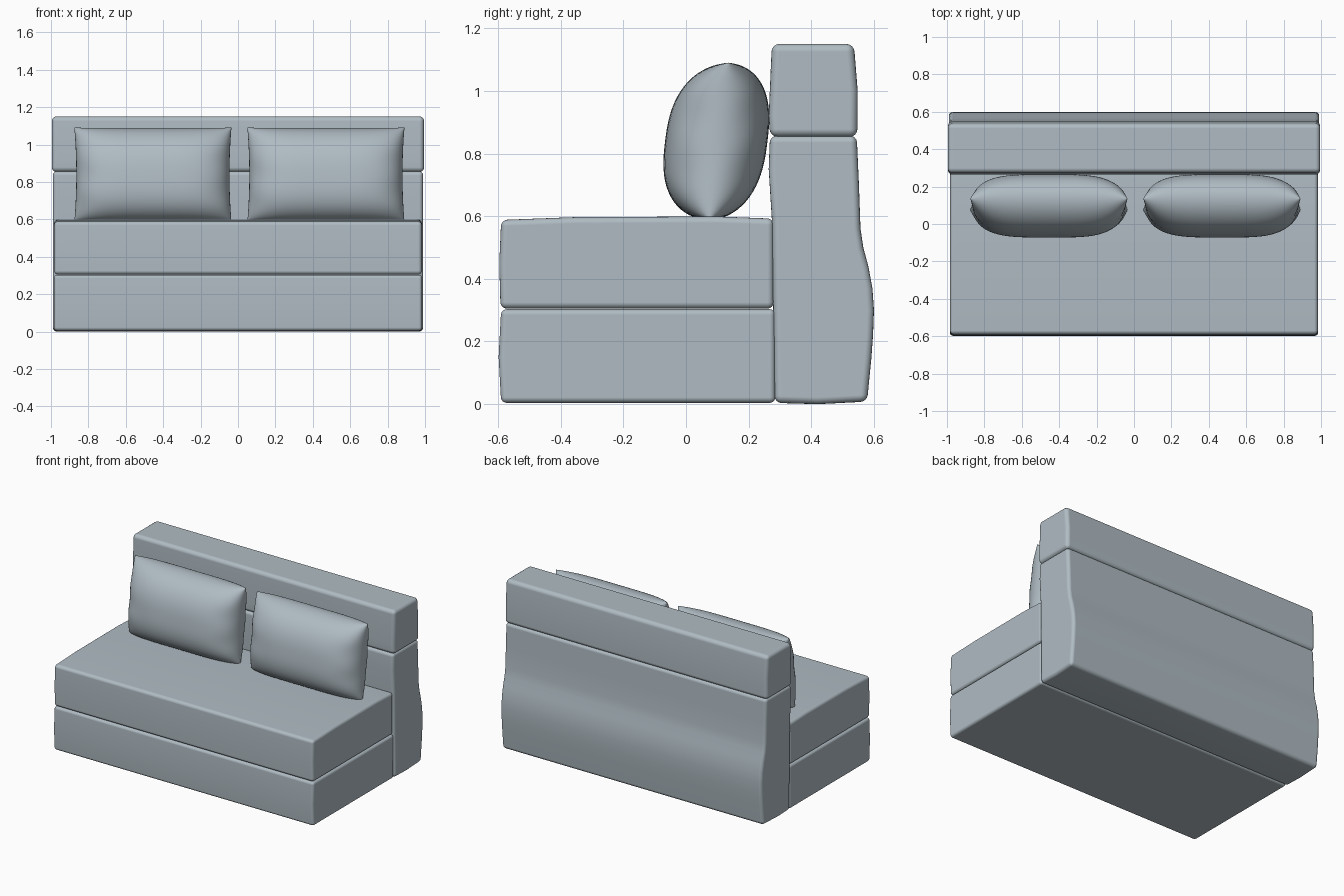
import bpy, bmesh, math

if "Cube" in bpy.data.objects:
    bpy.data.objects.remove(bpy.data.objects["Cube"])

# Slate grey fabric
fabric = bpy.data.materials.new("slate_fabric")
fabric.diffuse_color = (0.43, 0.50, 0.545, 1)
fabric.use_nodes = True
fabric.node_tree.nodes["Principled BSDF"].inputs["Base Color"].default_value = fabric.diffuse_color


def smooth(ob, angle):
    bpy.ops.object.select_all(action='DESELECT')
    ob.select_set(True)
    bpy.context.view_layer.objects.active = ob
    bpy.ops.object.shade_smooth_by_angle(angle=math.radians(angle))


def finish(name, bm):
    bmesh.ops.recalc_face_normals(bm, faces=bm.faces)
    me = bpy.data.meshes.new(name)
    bm.to_mesh(me)
    bm.free()
    me.materials.append(fabric)
    ob = bpy.data.objects.new(name, me)
    bpy.context.collection.objects.link(ob)
    return ob


def cushion(name, profile, half_width, radius=0.025):
    """Side (y, z) profile extruded across x with soft rounded edges."""
    bm = bmesh.new()
    cap = bm.faces.new([bm.verts.new((-half_width, y, z)) for y, z in profile])
    ext = bmesh.ops.extrude_face_region(bm, geom=[cap], use_keep_orig=True)
    moved = [g for g in ext['geom'] if isinstance(g, bmesh.types.BMVert)]
    bmesh.ops.translate(bm, verts=moved, vec=(2 * half_width, 0, 0))
    ob = finish(name, bm)
    bev = ob.modifiers.new("soft_edges", 'BEVEL')
    bev.width = radius
    bev.segments = 4
    bev.limit_method = 'ANGLE'
    bev.angle_limit = math.radians(35)
    bev.harden_normals = True
    smooth(ob, 40)
    return ob


def pillow(name, cx, half_w, n=36):
    """Two inflated sheets joined along a seam, flattened where it rests."""
    bm = bmesh.new()
    z_mid, half_h = 0.838, 0.252
    for side, depth in ((-1, 0.172), (1, 0.155)):
        rows = []
        for j in range(n + 1):
            v = math.sin(math.pi / 2 * (2 * j / n - 1))
            row = []
            for i in range(n + 1):
                u = math.sin(math.pi / 2 * (2 * i / n - 1))
                puff = math.sqrt(max(0, (1 - abs(u) ** 4) * (1 - abs(v) ** 2.6)))
                # small pleats gathered towards the short ends
                puff *= 1 + 0.05 * abs(u) ** 6 * math.sin(9 * v + 2 * u)
                x = cx + half_w * u * (1 - 0.025 * (1 - v * v))
                y = 0.105 + 0.03 * v + side * depth * puff
                z = z_mid + half_h * v * (1 - 0.01 * (1 - u * u))
                row.append(bm.verts.new((x, y, max(z, 0.597))))
            rows.append(row)
        for j in range(n):
            for i in range(n):
                bm.faces.new((rows[j][i], rows[j][i + 1],
                              rows[j + 1][i + 1], rows[j + 1][i]))
    bmesh.ops.remove_doubles(bm, verts=bm.verts, dist=0.0004)
    smooth(finish(name, bm), 80)


# Lower mattress and seat mattress
cushion("base_mattress", [(-0.59, 0.004), (-0.598, 0.15), (-0.59, 0.303),
                          (0.285, 0.303), (0.285, 0.004)], 0.985, 0.018)
cushion("seat_mattress", [(-0.592, 0.305), (-0.596, 0.45), (-0.59, 0.588),
                          (-0.35, 0.597), (0.10, 0.599), (0.28, 0.592),
                          (0.28, 0.305)], 0.983, 0.02)

# Backrest, bulging towards the floor at the rear
cushion("backrest", [(0.283, 0.004), (0.42, 0.0), (0.578, 0.008), (0.592, 0.15),
                     (0.597, 0.22), (0.60, 0.30), (0.595, 0.37), (0.582, 0.44),
                     (0.566, 0.50), (0.557, 0.56), (0.552, 0.70),
                     (0.545, 0.857), (0.268, 0.857), (0.264, 0.75),
                     (0.274, 0.59)], 0.99, 0.022)

# Folded top bolster
cushion("top_bolster", [(0.268, 0.853), (0.264, 0.92), (0.274, 1.15),
                        (0.536, 1.15), (0.548, 1.0), (0.547, 0.853)], 0.995)

# Two loose pillows
pillow("left_pillow", -0.455, 0.42)
pillow("right_pillow", 0.47, 0.42)
